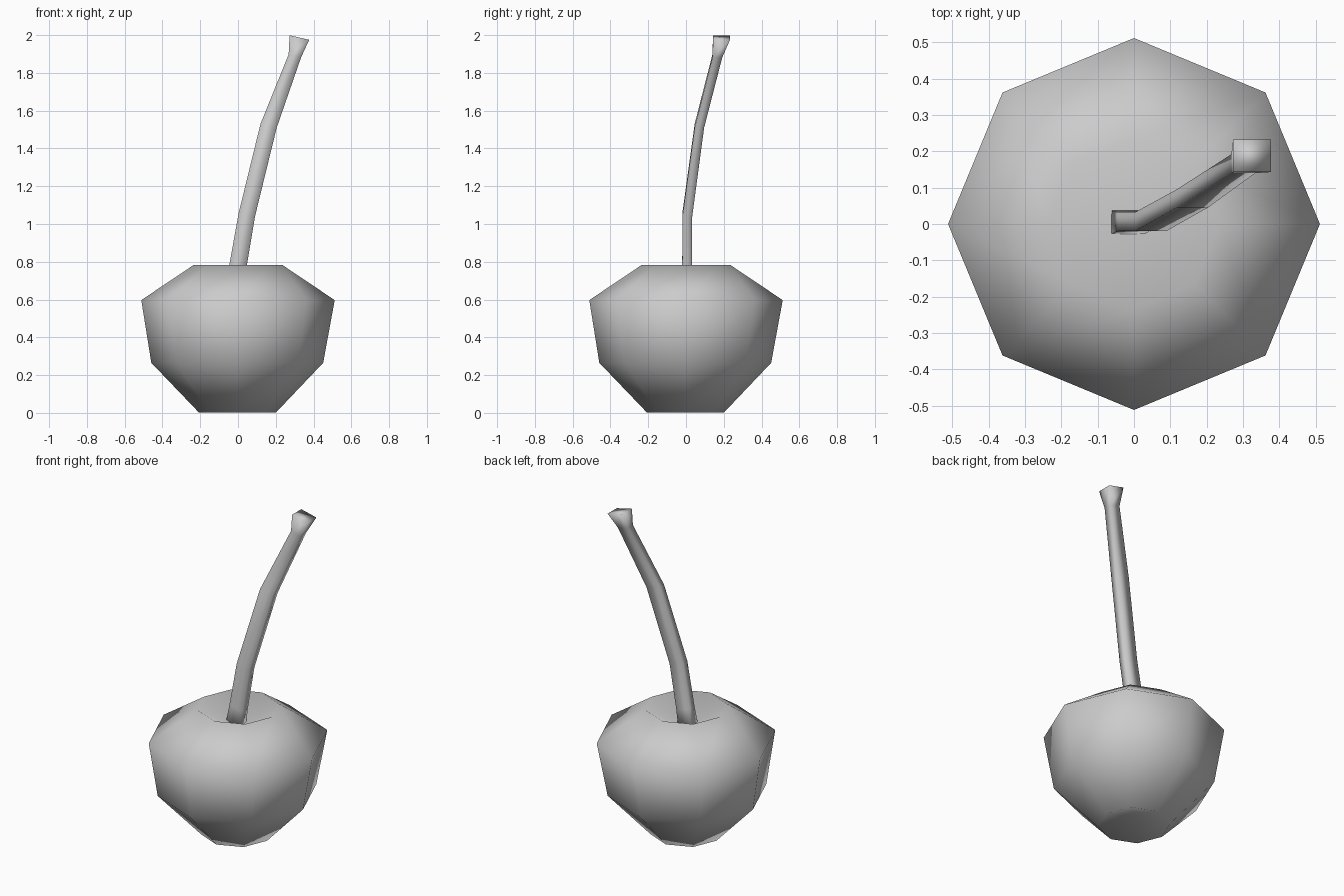
import bpy, bmesh
from math import cos, sin, pi

cube = bpy.data.objects.get("Cube")
if cube:
    bpy.data.objects.remove(cube)

grey = bpy.data.materials.new("plain grey")
grey.use_nodes = True
colour = (0.6, 0.6, 0.6, 1)
grey.diffuse_color = colour
grey.node_tree.nodes["Principled BSDF"].inputs["Base Color"].default_value = colour


def bridge(bm, lower, upper):
    n = len(lower)
    for i in range(n):
        j = (i + 1) % n
        bm.faces.new((lower[i], lower[j], upper[j], upper[i]))


def finish(bm, name):
    bmesh.ops.recalc_face_normals(bm, faces=bm.faces)
    mesh = bpy.data.meshes.new(name)
    bm.to_mesh(mesh)
    bm.free()
    mesh.materials.append(grey)
    mesh.shade_smooth()
    obj = bpy.data.objects.new(name, mesh)
    bpy.context.collection.objects.link(obj)


# Fruit: eight-sided rings with a dimple at each end
bm = bmesh.new()
sides = 8
rings = []
for radius, z, shift in ((0.205, 0.003, -0.003), (0.455, 0.265, -0.004),
                         (0.512, 0.597, 0), (0.235, 0.783, 0)):
    rings.append([bm.verts.new((shift + radius * cos(2 * pi * i / sides),
                                shift + radius * sin(2 * pi * i / sides), z))
                  for i in range(sides)])
for low, high in zip(rings, rings[1:]):
    bridge(bm, low, high)
for ring, depth in ((rings[0], 0.06), (rings[-1], 0.66)):
    pole = bm.verts.new((0, 0, depth))
    for i in range(sides):
        bm.faces.new((ring[i], ring[(i + 1) % sides], pole))
finish(bm, "fruit")

# Stem: four-sided bent tube, flared at the tip
# each ring: centre x, centre y, z, half width, half depth, tilt along x
bm = bmesh.new()
rings = []
for x, y, z, w, d, tilt in ((-0.022, 0.005, 0.65, 0.046, 0.034, -0.01),
                            (0.0, 0.006, 0.78, 0.045, 0.026, -0.01),
                            (0.047, 0.007, 1.05, 0.043, 0.026, -0.01),
                            (0.162, 0.071, 1.52, 0.043, 0.025, -0.01),
                            (0.301, 0.166, 1.89, 0.033, 0.026, -0.008),
                            (0.325, 0.188, 1.987, 0.052, 0.045, -0.012)):
    rings.append([bm.verts.new((x + sx * w, y + sy * d, z + sx * tilt))
                  for sx, sy in ((-1, -1), (1, -1), (1, 1), (-1, 1))])
for low, high in zip(rings, rings[1:]):
    bridge(bm, low, high)
bm.faces.new(rings[0])
bm.faces.new(rings[-1])
finish(bm, "stem")
